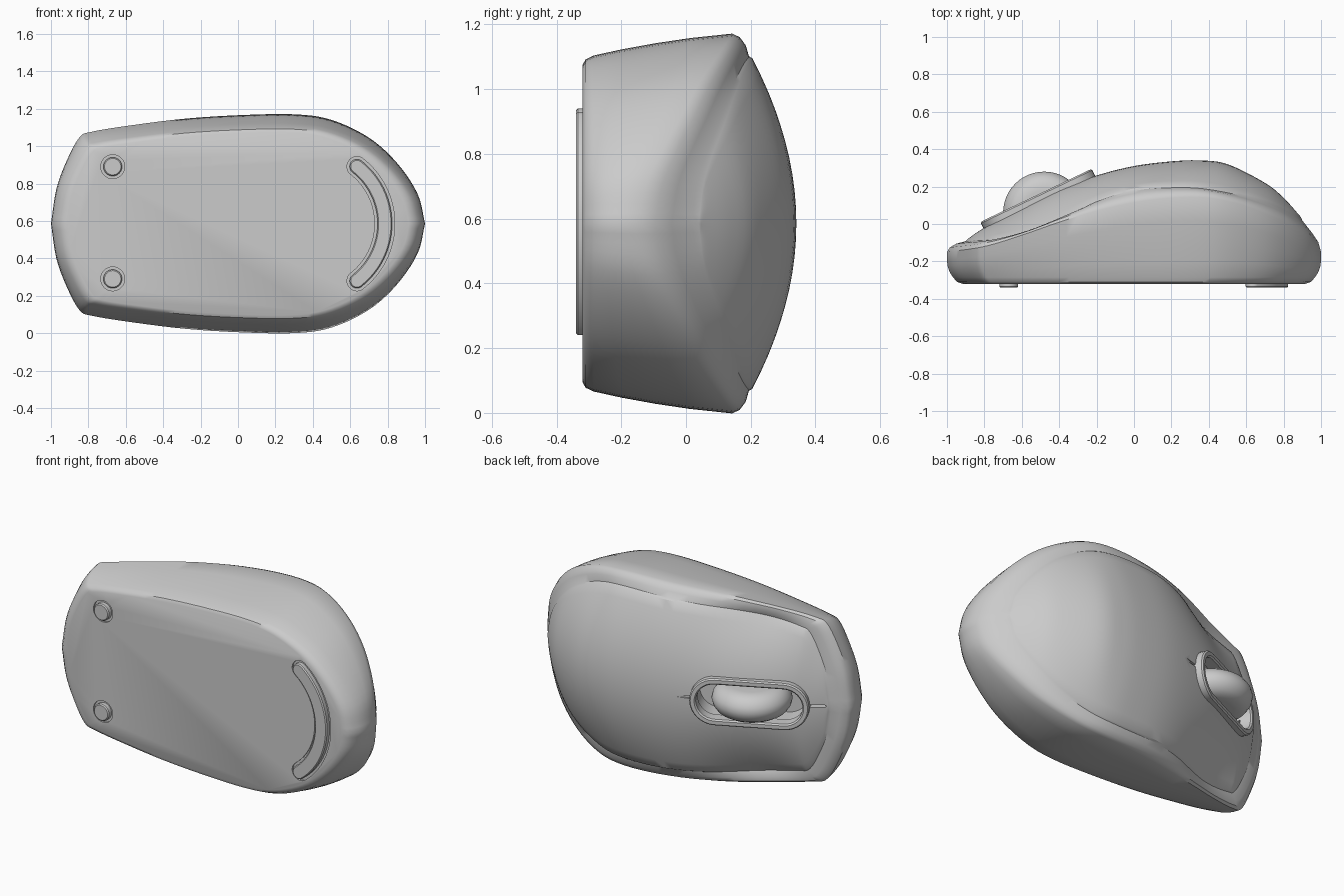
import bpy, bmesh, math
from mathutils import Vector, Matrix

cube = bpy.data.objects.get("Cube")
if cube:
    bpy.data.objects.remove(cube)

grey = bpy.data.materials.new("light_grey")
grey.use_nodes = True
grey.diffuse_color = (0.6, 0.6, 0.6, 1)
grey.node_tree.nodes["Principled BSDF"].inputs["Base Color"].default_value = (0.6, 0.6, 0.6, 1)

MID = 0.585  # height of the symmetry plane


def finish(name, bm, angle=35):
    bmesh.ops.remove_doubles(bm, verts=bm.verts, dist=0.0004)
    bmesh.ops.recalc_face_normals(bm, faces=bm.faces)
    mesh = bpy.data.meshes.new(name)
    bm.to_mesh(mesh)
    bm.free()
    obj = bpy.data.objects.new(name, mesh)
    bpy.context.collection.objects.link(obj)
    mesh.materials.append(grey)
    smooth(obj, angle)
    return obj


def smooth(obj, angle):
    bpy.ops.object.select_all(action='DESELECT')
    obj.select_set(True)
    bpy.context.view_layer.objects.active = obj
    bpy.ops.object.shade_smooth_by_angle(angle=math.radians(angle))


def loft(bm, loops, caps=(True, True), closed=False):
    rows = [[bm.verts.new(p) for p in loop] for loop in loops]
    pairs = list(zip(rows, rows[1:])) + ([(rows[-1], rows[0])] if closed else [])
    for a, b in pairs:
        for i in range(len(a)):
            k = (i + 1) % len(a)
            bm.faces.new((a[i], a[k], b[k], b[i]))
    for row, cap in ((rows[0], caps[0]), (rows[-1], caps[1])):
        if cap and not closed:
            bm.faces.new(row)


def spline(points, steps):
    """Smooth curve through 2D points."""
    pts = [Vector(p) for p in points]
    pts = [2 * pts[0] - pts[1]] + pts + [2 * pts[-1] - pts[-2]]
    out = []
    for a, b, c, d in zip(pts, pts[1:], pts[2:], pts[3:]):
        for k in range(steps):
            t = k / steps
            out.append(0.5 * (2 * b + (c - a) * t + (2 * a - 5 * b + 4 * c - d) * t * t
                              + (3 * b - a - 3 * c + d) * t ** 3))
    return out + [pts[-2]]


def curve_function(points):
    fine = spline(points, 12)

    def value(x):
        for a, b in zip(fine, fine[1:]):
            if x <= b.x:
                return a.y + (b.y - a.y) * max(0, (x - a.x) / (b.x - a.x))
        return fine[-1].y
    return value


# Body curves: plan outline, side crease, shell edge and centre profile
outline = spline([(-1, 0), (-.97, .19), (-.91, .35), (-.845, .465), (-.78, .492), (-.6, .522),
                  (-.3, .56), (0, .58), (.3, .585), (.5, .555), (.7, .46), (.85, .325),
                  (.96, .16), (1, 0)], 5)
crease = curve_function([(-1, -.15), (-.8, -.12), (-.6, -.06), (-.4, .01), (-.2, .07), (0, .115),
                         (.2, .14), (.4, .14), (.6, .095), (.8, .01), (.92, -.07), (1, -.15)])
edge = curve_function([(-.89, -.08), (-.72, -.07), (-.5, -.02), (-.2, .13), (0, .19), (.2, .205),
                       (.4, .195), (.7, .13), (.89, .04)])
ridge = curve_function([(-.89, -.08), (-.8, -.02), (-.6, .09), (-.4, .19), (-.2, .26), (0, .31),
                        (.2, .335), (.35, .34), (.5, .32), (.7, .22), (.8, .14), (.89, .04)])
full = outline + [Vector((p.x, -p.y)) for p in outline[-2:0:-1]]


def ring(sx, sw, height):
    return [Vector((p.x * sx, height(p), MID + p.y * sw)) for p in full]


def wall(t):
    return lambda p: -.285 + t * (crease(p.x) + .285)


# Lower wall, crease, and the sloping band up to the shell edge
IN_X, IN_W = .89, .87
bm = bmesh.new()
loft(bm, [
    ring(.915, .835, lambda p: -.32),
    ring(.945, .865, lambda p: -.31),
    ring(.968, .885, lambda p: -.285),
    ring(.985, .917, wall(.2)),
    ring(.997, .95, wall(.45)),
    ring(1, .977, wall(.7)),
    ring(1, 1, wall(1)),
    ring(.985, .982, lambda p: .76 * crease(p.x) + .24 * edge(p.x * IN_X) + .008),
    ring(.95, .94, lambda p: .5 * (crease(p.x) + edge(p.x * IN_X)) + .01),
    ring(.9, .882, lambda p: .08 * crease(p.x) + .92 * edge(p.x * IN_X) - .006),
    ring(IN_X, IN_W, lambda p: edge(p.x * IN_X)),
], caps=(True, False))

# Domed top shell, arched across the width at each station
COLS = 20
grid = []
for p in outline:
    x = p.x * IN_X
    row = []
    for j in range(COLS + 1):
        f = 2 * j / COLS - 1
        y = ridge(x) - (ridge(x) - edge(x)) * f * f
        row.append(bm.verts.new((x, y, MID + f * p.y * IN_W)))
    grid.append(row)
for a, b in zip(grid, grid[1:]):
    for j in range(COLS):
        bm.faces.new((a[j], a[j + 1], b[j + 1], b[j]))
body = finish("body_shell", bm)


def capsule(path, r):
    """Round-ended outline around a path of (x, w, heading)."""
    pts = []

    def arc(p, start):
        for k in range(17):
            a = p[2] + start + math.pi * k / 16
            pts.append((p[0] + r * math.cos(a), p[1] + r * math.sin(a)))

    def side(seq, turn):
        for x, w, h in seq:
            pts.append((x + r * math.cos(h + turn), w + r * math.sin(h + turn)))
    side(path[1:-1], -math.pi / 2)
    arc(path[-1], -math.pi / 2)
    side(path[-2:0:-1], math.pi / 2)
    arc(path[0], math.pi / 2)
    return pts


def level(path, r, depth, frame):
    return [frame @ Vector((x, depth, w)) for x, w in capsule(path, r)]


def cut(path, r, low, high, frame):
    bm = bmesh.new()
    loft(bm, [level(path, r, low, frame), level(path, r, high, frame)])
    cutter = finish("cutter", bm)
    cutter.hide_render = True
    cutter.hide_set(True)
    mod = body.modifiers.new("cut", 'BOOLEAN')
    mod.operation = 'DIFFERENCE'
    mod.solver = 'EXACT'
    mod.object = cutter
    return cutter


flat = Matrix.Translation((0, 0, MID))
tilt = Matrix.Translation((-.515, .135, MID)) @ Matrix.Rotation(math.radians(25.5), 4, 'Z')
cutters = []

# Wheel well with raised frame, and the slits in front of and behind it
well = [(-.19, 0, 0), (.19, 0, 0)]
cutters.append(cut(well, .11, -.16, .2, tilt))
bm = bmesh.new()
loft(bm, [level(well, r, d, tilt) for r, d in
          ((.14, -.05), (.14, .012), (.133, .02), (.112, .02), (.104, .012), (.104, -.05))], closed=True)
finish("wheel_frame", bm)
cutters.append(cut([(.3, 0, 0), (.49, 0, 0)], .007, -.035, .2, tilt))
cutters.append(cut([(-.41, 0, 0), (-.3, 0, 0)], .007, -.06, .2, tilt))

# Scroll wheel with rounded tread
bm = bmesh.new()
tread = [(.12, -.085), (.16, -.08), (.192, -.06), (.213, -.03), (.22, 0),
         (.213, .03), (.192, .06), (.16, .08), (.12, .085)]
loft(bm, [[Vector((-.48 + r * math.cos(k * math.tau / 48), .06 + r * math.sin(k * math.tau / 48), MID + w))
           for k in range(48)] for r, w in tread])
finish("scroll_wheel", bm, 50)

# Glide feet, each seated in a shallow recess
arc_path = []
for k in range(25):
    a = math.radians(-52 + 104 * k / 24)
    arc_path.append((.397 + .388 * math.cos(a), .388 * math.sin(a), a + math.pi / 2))
feet = {"front_foot_left": ([(-.67, .305, 0)], .05),
        "front_foot_right": ([(-.67, -.295, 0)], .05),
        "rear_foot": (arc_path, .039)}
for name, (path, r) in feet.items():
    cutters.append(cut(path, r + .014, -.4, -.31, flat))
    bm = bmesh.new()
    loft(bm, [level(path, r, -.3, flat), level(path, r, -.334, flat), level(path, r - .006, -.34, flat)])
    finish(name, bm, 30)

# Apply the cuts and restore shading
bpy.context.view_layer.objects.active = body
for mod in list(body.modifiers):
    if mod.type == 'BOOLEAN':
        bpy.ops.object.select_all(action='DESELECT')
        body.select_set(True)
        bpy.context.view_layer.objects.active = body
        bpy.ops.object.modifier_apply(modifier=mod.name)
for c in cutters:
    bpy.data.objects.remove(c)
smooth(body, 35)
